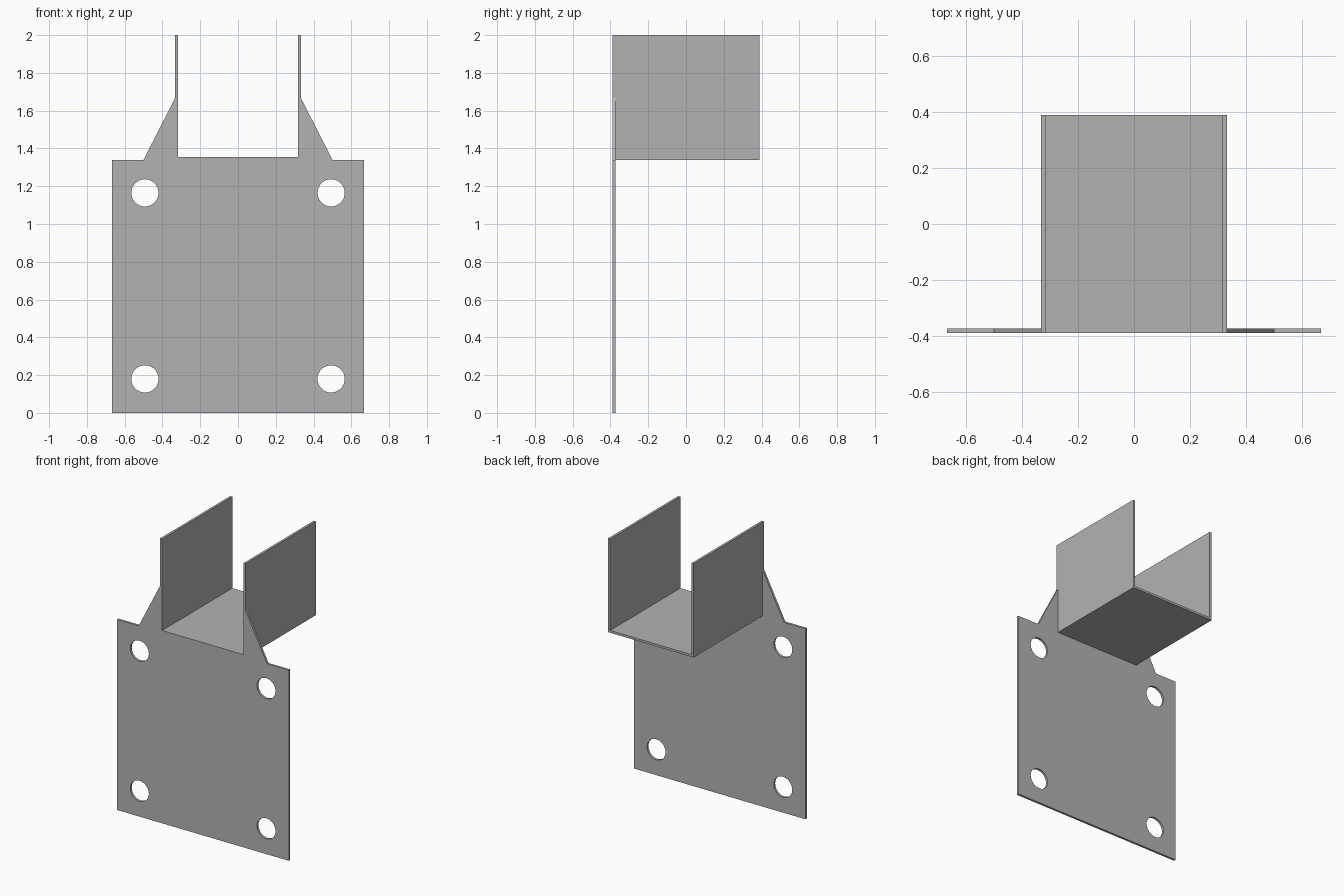
import bpy, bmesh, math

cube = bpy.data.objects.get("Cube")
if cube:
    bpy.data.objects.remove(cube, do_unlink=True)

GREY = (0.45, 0.45, 0.45, 1)
steel = bpy.data.materials.new("grey steel")
steel.use_nodes = True
steel.diffuse_color = GREY
steel.node_tree.nodes["Principled BSDF"].inputs["Base Color"].default_value = GREY

FRONT, BACK, SHEET = -0.39, 0.39, 0.016
SEAT, TOP, HALF = 1.34, 2.0, 0.333


def sheet_part(name, loops, y0, y1):
    """Fill closed x-z loops (outline first, then holes) and extrude along y."""
    bm = bmesh.new()
    edges = []
    for loop in loops:
        vs = [bm.verts.new((x, y0, z)) for x, z in loop]
        edges += [bm.edges.new((a, b)) for a, b in zip(vs, vs[1:] + vs[:1])]
    bmesh.ops.triangle_fill(bm, edges=edges, use_beauty=True, normal=(0, -1, 0))
    ext = bmesh.ops.extrude_face_region(bm, geom=bm.faces[:], use_keep_orig=True)
    moved = [g for g in ext["geom"] if isinstance(g, bmesh.types.BMVert)]
    bmesh.ops.translate(bm, verts=moved, vec=(0, y1 - y0, 0))
    bmesh.ops.recalc_face_normals(bm, faces=bm.faces[:])
    bmesh.ops.dissolve_limit(bm, angle_limit=0.01, verts=bm.verts[:], edges=bm.edges[:])
    bmesh.ops.triangulate(bm, faces=[f for f in bm.faces if len(f.verts) > 4])
    mesh = bpy.data.meshes.new(name)
    bm.to_mesh(mesh)
    bm.free()
    mesh.materials.append(steel)
    ob = bpy.data.objects.new(name, mesh)
    bpy.context.collection.objects.link(ob)
    bpy.ops.object.select_all(action='DESELECT')
    ob.select_set(True)
    bpy.context.view_layer.objects.active = ob
    bpy.ops.object.shade_smooth_by_angle(angle=math.radians(30))
    return ob


def mirrored(half):
    return half + [(-x, z) for x, z in reversed(half)]


def circle(cx, cz, r=0.072, n=40):
    return [(cx + r * math.cos(i * math.tau / n), cz + r * math.sin(i * math.tau / n))
            for i in range(n)]


# Mounting plate with tapered shoulders and four bolt holes
outline = mirrored([(0.668, 0), (0.668, SEAT), (0.5, SEAT), (HALF, 1.667), (HALF, SEAT)])
holes = [circle(s * 0.493, z) for s in (-1, 1) for z in (0.18, 1.165)]
sheet_part("mounting_plate", [outline] + holes, FRONT, FRONT + SHEET)

# U-shaped saddle folded from the same sheet
inner = HALF - SHEET
channel = mirrored([(HALF, SEAT), (HALF, TOP), (inner, TOP), (inner, SEAT + SHEET)])
sheet_part("beam_saddle", [channel], FRONT, BACK)
